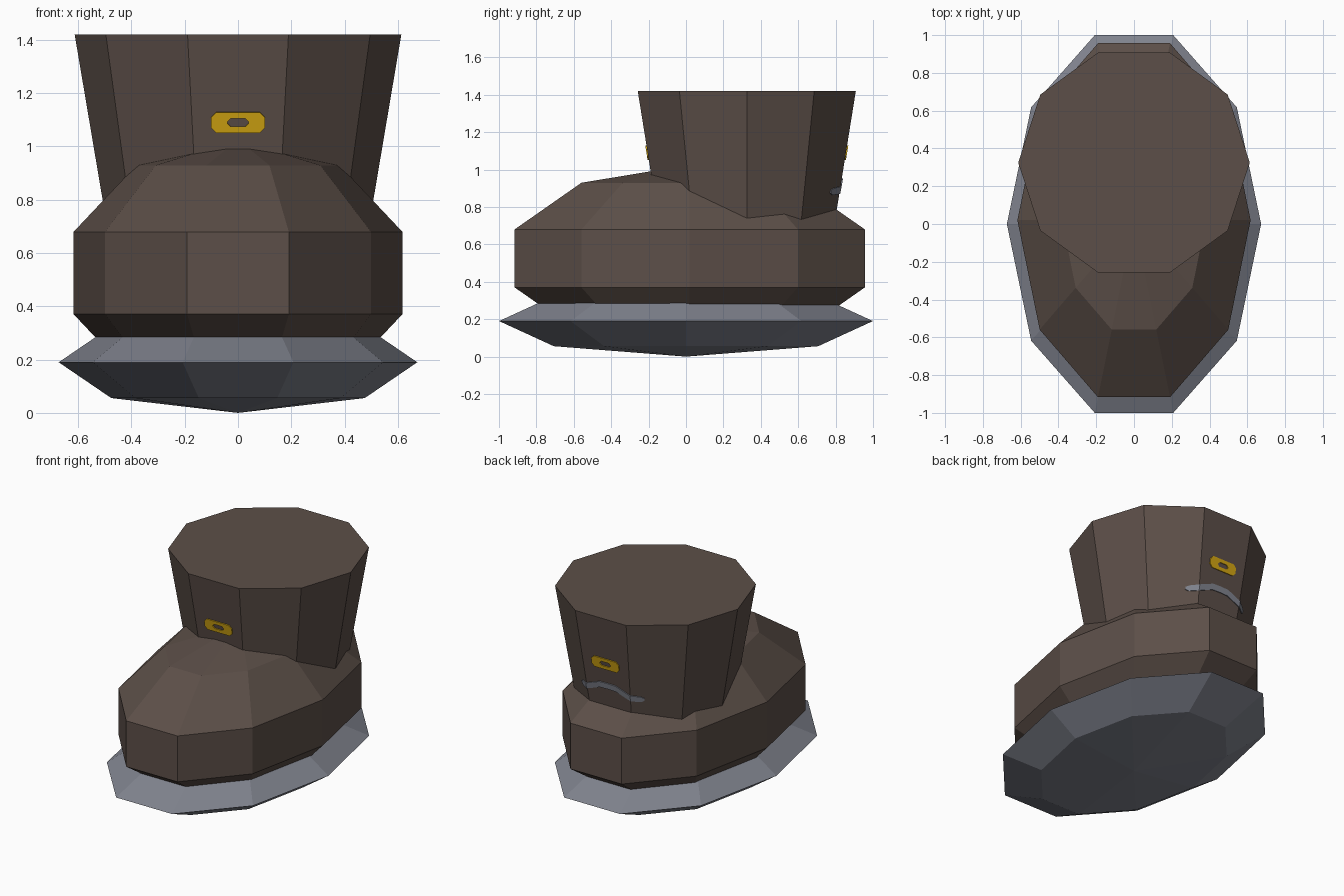
import bpy, bmesh, math

if "Cube" in bpy.data.objects:
    bpy.data.objects.remove(bpy.data.objects["Cube"])

SIDES = 10


def material(name, color):
    m = bpy.data.materials.new(name)
    m.diffuse_color = (*color, 1)
    m.use_nodes = True
    m.node_tree.nodes["Principled BSDF"].inputs["Base Color"].default_value = m.diffuse_color
    return m


LEATHER = material("brown leather", (0.107, 0.078, 0.065))
RUBBER = material("blue grey rubber", (0.216, 0.227, 0.27))
BRASS = material("yellow brass", (0.65, 0.38, 0.006))


def finish(name, bm, mat):
    me = bpy.data.meshes.new(name)
    bm.to_mesh(me)
    bm.free()
    me.materials.append(mat)
    ob = bpy.data.objects.new(name, me)
    bpy.context.collection.objects.link(ob)
    return ob


def lathe(name, rings, cy, mat):
    """Stack ten-sided rings of (rx, ry, z); a zero radius closes to a point."""
    bm = bmesh.new()
    loops = []
    for rx, ry, z in rings:
        if rx == 0:
            loops.append([bm.verts.new((0, cy, z))] * SIDES)
        else:
            loops.append([bm.verts.new((rx * math.cos(math.tau * i / SIDES),
                                        cy + ry * math.sin(math.tau * i / SIDES), z))
                          for i in range(SIDES)])
    for a, b in zip(loops, loops[1:]):
        for i in range(SIDES):
            j = (i + 1) % SIDES
            bm.faces.new(list(dict.fromkeys((a[i], a[j], b[j], b[i]))))
    for loop in (loops[0], loops[-1]):
        if loop[0] is not loop[1]:
            bm.faces.new(loop)
    bmesh.ops.recalc_face_normals(bm, faces=bm.faces[:])
    return finish(name, bm, mat)


def ellipsoid(name, radii, cy, cz, bands, mat):
    rings = []
    for k in range(bands + 1):
        t = -math.pi / 2 + math.pi * k / bands
        c = 0 if k in (0, bands) else math.cos(t)
        rings.append((radii[0] * c, radii[1] * c, cz + radii[2] * math.sin(t)))
    return lathe(name, rings, cy, mat)


# Sole and foot: faceted ellipsoids
ellipsoid("sole", (0.673, 1.051, 0.19), 0, 0.19, 4, RUBBER)
ellipsoid("foot", (0.649, 1.036, 0.5), 0.02, 0.525, 5, LEATHER)

# Shaft: flared ten-sided cone
SHAFT_Y, TOP, FLARE = 0.325, 1.42, 0.169


def shaft_radius(z):
    return 0.613 - FLARE * (TOP - z)


lathe("shaft", [(shaft_radius(z), shaft_radius(z), z) for z in (0.5, TOP)], SHAFT_Y, LEATHER)


def on_wall(x, z, side):
    """Point just outside the shaft wall, following its front or back facets."""
    r = shaft_radius(z)
    y = r * math.sin(math.radians(72)) + 0.003
    y -= max(0, abs(x) - r * math.cos(math.radians(72))) * math.tan(math.radians(36))
    return (x, SHAFT_Y + side * y, z)


def wall_band(name, loop_a, loop_b, side, closed, mat):
    """Thin plate between two outlines laid on the shaft wall."""
    bm = bmesh.new()
    a, b = ([bm.verts.new(on_wall(x, z, side)) for x, z in lp] for lp in (loop_a, loop_b))
    n = len(a)
    for i in range(n if closed else n - 1):
        j = (i + 1) % n
        bm.faces.new((a[i], a[j], b[j], b[i]))
    if bm.faces:
        bm.normal_update()
        if sum(f.normal.y for f in bm.faces) * side < 0:
            bmesh.ops.reverse_faces(bm, faces=bm.faces[:])
    ob = finish(name, bm, mat)
    mod = ob.modifiers.new("thickness", 'SOLIDIFY')
    mod.thickness = 0.007
    mod.offset = 0
    return ob


def chamfered(w, h, c, cz):
    return [(x, cz + z) for x, z in (
        (w, h - c), (w - c, h), (c - w, h), (-w, h - c),
        (-w, c - h), (c - w, -h), (w - c, -h), (w, c - h))]


# Buckles with a slot, front and back
for label, side in (("front", -1), ("back", 1)):
    wall_band(label + "_buckle", chamfered(0.102, 0.038, 0.02, 1.09),
              chamfered(0.04, 0.015, 0.012, 1.09), side, True, BRASS)

# Curved heel strip on the back
half = [(0.0, 0.932, 0.02), (0.06, 0.93, 0.02), (0.163, 0.89, 0.02),
        (0.215, 0.882, 0.018), (0.232, 0.882, 0.008)]
path = [(-x, z, t) for x, z, t in half[:0:-1]] + half
wall_band("heel_strip", [(x, z + t) for x, z, t in path],
          [(x, z - t) for x, z, t in path], 1, False, RUBBER)
